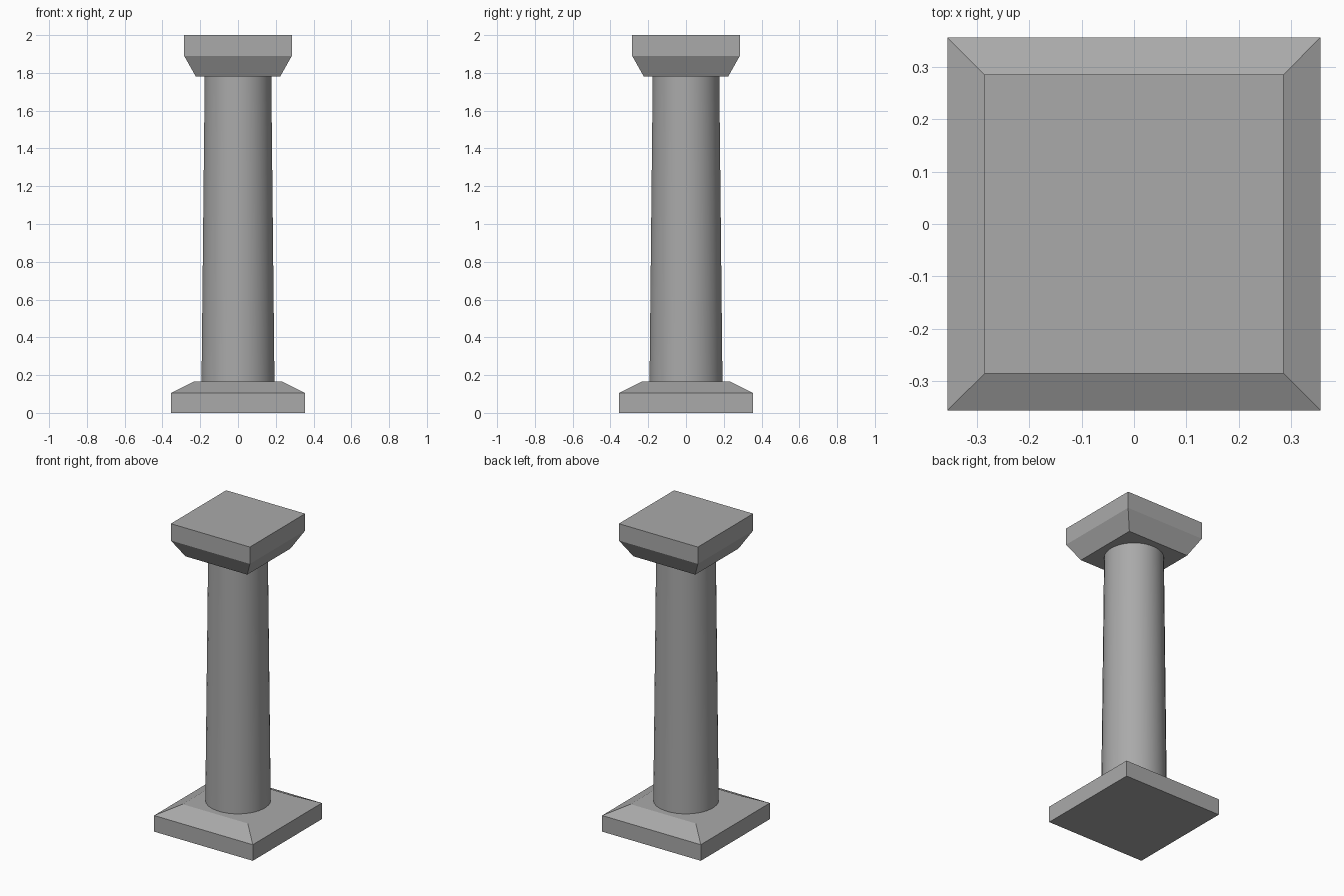
import bpy
import bmesh
import math

cube = bpy.data.objects.get("Cube")
if cube:
    bpy.data.objects.remove(cube, do_unlink=True)

# Single stone colour
stone = bpy.data.materials.new("grey_stone")
stone.use_nodes = True
colour = (0.40, 0.40, 0.40, 1)
stone.diffuse_color = colour
stone.node_tree.nodes["Principled BSDF"].inputs["Base Color"].default_value = colour


def loft(name, sections, sides, smooth=False):
    """Stack regular rings given as (apothem or radius, height)."""
    bm = bmesh.new()
    rings = []
    for size, z in sections:
        radius = size * math.sqrt(2) if sides == 4 else size
        angles = [math.tau * (i + 0.5) / sides for i in range(sides)]
        rings.append([bm.verts.new((radius * math.cos(a), radius * math.sin(a), z))
                      for a in angles])
    for low, high in zip(rings, rings[1:]):
        for i in range(sides):
            j = (i + 1) % sides
            bm.faces.new((low[i], low[j], high[j], high[i]))
    bm.faces.new(reversed(rings[0]))
    bm.faces.new(rings[-1])
    mesh = bpy.data.meshes.new(name)
    bm.to_mesh(mesh)
    bm.free()
    mesh.materials.append(stone)
    obj = bpy.data.objects.new(name, mesh)
    bpy.context.collection.objects.link(obj)
    if smooth:
        bpy.ops.object.select_all(action='DESELECT')
        bpy.context.view_layer.objects.active = obj
        obj.select_set(True)
        bpy.ops.object.shade_smooth_by_angle(angle=math.radians(30))
    return obj


# Square plinth with a sloped upper edge
loft("base", [(0.356, 0), (0.356, 0.105), (0.235, 0.165)], 4)

# Tapered round shaft
loft("shaft", [(0.194, 0.165), (0.177, 1.78)], 32, smooth=True)

# Square capital flaring outward to the top slab
loft("capital", [(0.223, 1.78), (0.285, 1.89), (0.285, 2.0)], 4)
